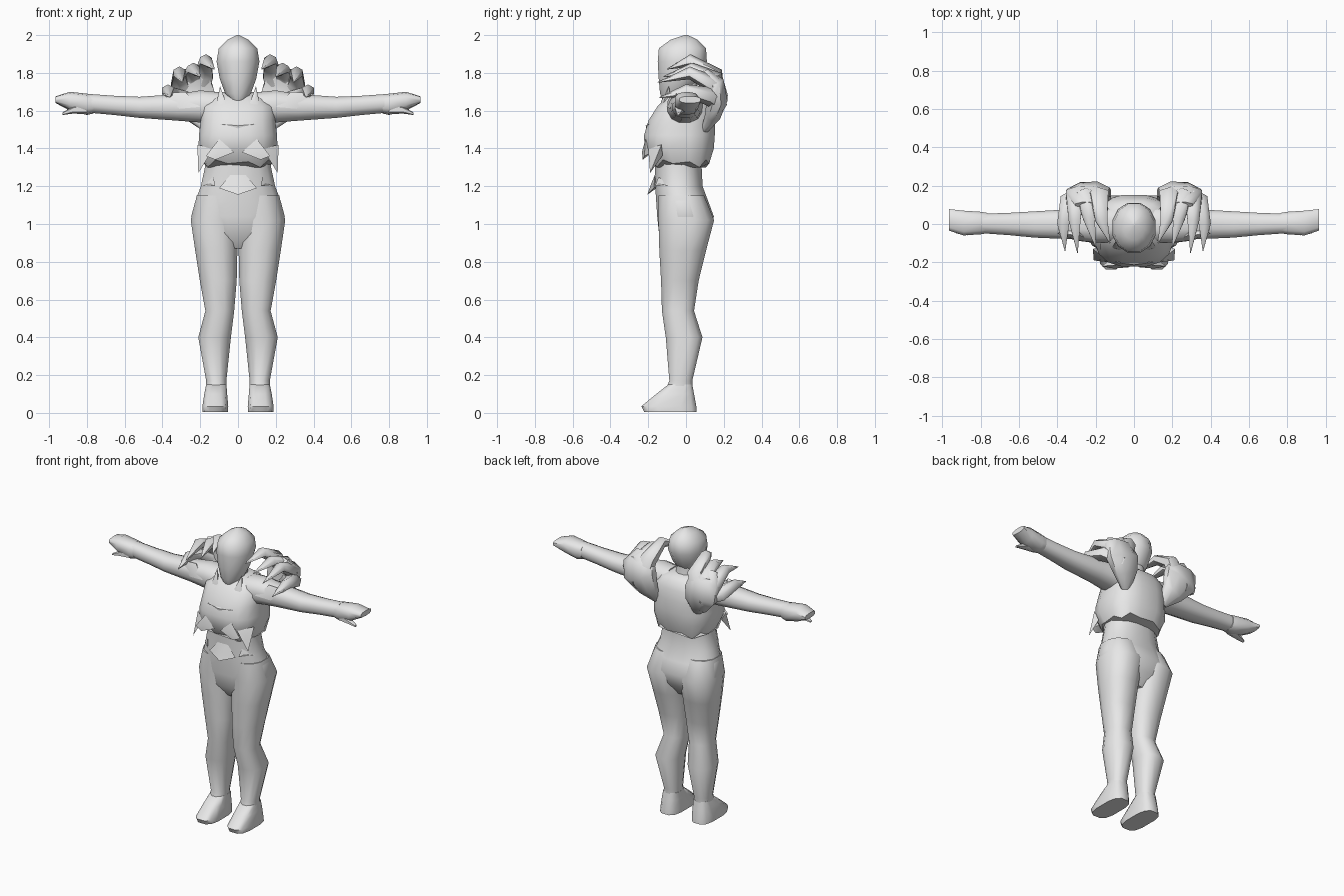
import bpy, bmesh, math
from mathutils import Vector

grey = bpy.data.materials.new("light grey")
grey.diffuse_color = (0.8, 0.8, 0.8, 1)


def finish(name, bm, mirror=False, angle=50):
    bmesh.ops.recalc_face_normals(bm, faces=bm.faces)
    me = bpy.data.meshes.new(name)
    bm.to_mesh(me)
    bm.free()
    me.materials.append(grey)
    ob = bpy.data.objects.new(name, me)
    bpy.context.collection.objects.link(ob)
    bpy.ops.object.select_all(action='DESELECT')
    ob.select_set(True)
    bpy.context.view_layer.objects.active = ob
    bpy.ops.object.shade_smooth_by_angle(angle=math.radians(angle))
    if mirror:
        ob.modifiers.new("Mirror", 'MIRROR').use_mirror_merge = False
    return ob


def skin(bm, rings, caps=True):
    """Join rings of points with quads."""
    vs = [[bm.verts.new(p) for p in r] for r in rings]
    n = len(vs[0])
    for a, b in zip(vs, vs[1:]):
        for i in range(n):
            j = (i + 1) % n
            bm.faces.new((a[i], a[j], b[j], b[i]))
    if caps:
        bm.faces.new(vs[0])
        bm.faces.new(vs[-1])


def oval(n, p):
    """Unit superellipse; p below 1 is boxier."""
    pw = lambda v: math.copysign(abs(v) ** p, v)
    return [(pw(math.cos(t)), pw(math.sin(t)))
            for t in (2 * math.pi * (i + 0.5) / n for i in range(n))]


def loft(name, axis, sections, n=12, p=0.85, mirror=False, hem=None):
    """Sections: position along axis, then min/max of the two other axes."""
    rings = []
    for k, (t, a0, a1, b0, b1) in enumerate(sections):
        ring = []
        for i, (u, v) in enumerate(oval(n, p)):
            a, b = (a0 + a1) / 2 + u * (a1 - a0) / 2, (b0 + b1) / 2 + v * (b1 - b0) / 2
            d = hem[i % len(hem)] if hem and k == 0 else 0
            ring.append((a, b, t + d) if axis == 'z' else (t, a, b))
        rings.append(ring)
    bm = bmesh.new()
    skin(bm, rings)
    return finish(name, bm, mirror)


def claw(name, path, sizes, n=6):
    """Tapering tube along a curved path; sizes are (width, thickness)."""
    pts = [Vector(q) for q in path]
    rings = []
    for i, c in enumerate(pts):
        tan = (pts[min(i + 1, len(pts) - 1)] - pts[max(i - 1, 0)]).normalized()
        side = (Vector((1, 0, 0)) - tan * tan.x).normalized()
        up = tan.cross(side)
        w, h = sizes[i]
        rings.append([c + side * u * w + up * v * h for u, v in oval(n, 1)])
    bm = bmesh.new()
    skin(bm, rings)
    finish(name, bm, True, 60)


def shard(name, pts, back=0.02, mirror=True):
    """Ragged cloth scrap: a front outline joined to a point behind it."""
    bm = bmesh.new()
    vs = [bm.verts.new(q) for q in pts]
    c = sum((Vector(q) for q in pts), Vector()) / len(pts)
    tip = bm.verts.new(c + Vector((0, back, 0)))
    mid = bm.verts.new(c + Vector((0, -0.01, 0)))
    for a, b in zip(vs, vs[1:] + vs[:1]):
        bm.faces.new((a, b, mid))
        bm.faces.new((b, a, tip))
    finish(name, bm, mirror, 30)


# Legs and feet
loft("leg", 'z', [
    (0.10, 0.06, 0.175, -0.12, 0.04), (0.17, 0.06, 0.17, -0.09, 0.035),
    (0.40, 0.035, 0.213, -0.11, 0.09), (0.54, 0.018, 0.175, -0.13, 0.045),
    (0.70, 0.004, 0.205, -0.135, 0.07), (0.86, 0.0, 0.23, -0.145, 0.11),
    (1.02, -0.01, 0.254, -0.15, 0.153), (1.15, -0.03, 0.222, -0.15, 0.10)], mirror=True)
loft("foot", 'z', [
    (0.005, 0.052, 0.19, -0.225, 0.06), (0.035, 0.05, 0.19, -0.24, 0.058),
    (0.10, 0.056, 0.18, -0.16, 0.045), (0.15, 0.06, 0.17, -0.095, 0.035)],
    p=0.65, mirror=True)

# Hips and waist
loft("hips", 'z', [
    (0.87, -0.09, 0.09, -0.09, 0.06), (0.95, -0.20, 0.20, -0.145, 0.12),
    (1.04, -0.252, 0.252, -0.155, 0.15), (1.12, -0.23, 0.23, -0.16, 0.12),
    (1.20, -0.20, 0.20, -0.165, 0.09), (1.30, -0.178, 0.178, -0.165, 0.085),
    (1.42, -0.18, 0.18, -0.17, 0.085)], n=16)

# Jacket with ragged hem
loft("jacket", 'z', [
    (1.33, -0.185, 0.185, -0.175, 0.125), (1.40, -0.212, 0.212, -0.222, 0.15),
    (1.47, -0.21, 0.21, -0.225, 0.155), (1.55, -0.20, 0.20, -0.20, 0.155),
    (1.62, -0.20, 0.20, -0.155, 0.14), (1.67, -0.15, 0.15, -0.11, 0.12),
    (1.70, -0.08, 0.08, -0.07, 0.08)], n=16, p=0.75,
    hem=[0.0, -0.03, 0.01, -0.01])

# Neck and head
loft("neck", 'z', [(1.60, -0.09, 0.09, -0.11, 0.09), (1.68, -0.065, 0.065, -0.08, 0.06),
                   (1.78, -0.06, 0.06, -0.07, 0.06)])
loft("head", 'z', [
    (1.655, -0.035, 0.035, -0.125, -0.06), (1.69, -0.07, 0.07, -0.14, 0.02),
    (1.77, -0.10, 0.10, -0.148, 0.075), (1.86, -0.117, 0.117, -0.154, 0.115),
    (1.93, -0.105, 0.105, -0.148, 0.11), (1.975, -0.058, 0.058, -0.085, 0.065),
    (2.0, -0.008, 0.008, -0.01, 0.01)], p=0.95)

# Arms and mitten hands
loft("arm", 'x', [
    (0.10, -0.10, 0.10, 1.53, 1.70), (0.20, -0.10, 0.085, 1.535, 1.71),
    (0.32, -0.082, 0.08, 1.545, 1.69), (0.52, -0.073, 0.068, 1.56, 1.675),
    (0.65, -0.06, 0.06, 1.575, 1.68), (0.79, -0.05, 0.055, 1.588, 1.69)], mirror=True)
loft("hand", 'x', [
    (0.765, -0.05, 0.06, 1.585, 1.685), (0.80, -0.056, 0.066, 1.577, 1.69),
    (0.89, -0.062, 0.072, 1.60, 1.70), (0.965, -0.037, 0.08, 1.64, 1.676)],
    n=10, p=0.75, mirror=True)
loft("thumb", 'x', [
    (0.80, -0.05, 0.01, 1.58, 1.64), (0.87, -0.062, -0.01, 1.585, 1.625),
    (0.93, -0.05, -0.03, 1.577, 1.59)], n=6, mirror=True)

# Great claw-like plumes rising from the back and curling forward
claw("plume_root", [(0.15, 0.10, 1.50), (0.19, 0.145, 1.58), (0.235, 0.165, 1.67),
                    (0.25, 0.155, 1.75), (0.25, 0.10, 1.81)],
     [(0.03, 0.02), (0.085, 0.045), (0.125, 0.06), (0.115, 0.05), (0.06, 0.02)], n=8)
# Each finger: knuckle, arch and tip
fingers = [
    ((0.18, 0.15, 1.79), (0.17, 0.02, 1.865), (0.125, -0.10, 1.82)),
    ((0.25, 0.15, 1.77), (0.235, 0.03, 1.82), (0.20, -0.12, 1.78)),
    ((0.31, 0.14, 1.74), (0.31, 0.02, 1.80), (0.295, -0.15, 1.75)),
    ((0.345, 0.11, 1.68), (0.37, 0.0, 1.705), (0.36, -0.14, 1.67)),
]
for i, (knuckle, arch, tip) in enumerate(fingers):
    claw(f"plume_finger_{i + 1}", [(0.23, 0.17, 1.64), knuckle, arch, tip],
         [(0.06, 0.04), (0.055, 0.048), (0.036, 0.034), (0.002, 0.002)])

# Collar spikes, shoulder tatters, chest folds and waist scraps
shard("collar_spike", [(0.055, -0.14, 1.62), (0.12, -0.13, 1.61), (0.095, -0.09, 1.73)], 0.04)
shard("shoulder_tatter", [(0.20, -0.10, 1.62), (0.31, -0.085, 1.61), (0.40, -0.05, 1.69),
                          (0.28, -0.06, 1.70)], 0.08)
shard("chest_fold", [(0.02, -0.225, 1.38), (0.12, -0.23, 1.34), (0.17, -0.22, 1.36),
                     (0.10, -0.215, 1.45)], 0.05)
shard("side_tatter", [(0.13, -0.20, 1.40), (0.21, -0.19, 1.27), (0.215, -0.13, 1.42)], 0.05)
shard("breast_fold", [(0.0, -0.21, 1.50), (0.10, -0.20, 1.53), (-0.10, -0.20, 1.53)],
      0.03, False)
shard("waist_scrap", [(0.0, -0.205, 1.155), (0.10, -0.17, 1.19), (0.04, -0.165, 1.26),
                      (-0.04, -0.165, 1.26), (-0.10, -0.17, 1.19)], 0.05, False)
shard("hip_scrap", [(0.13, -0.145, 1.25), (0.19, -0.09, 1.20), (0.12, -0.165, 1.20)], 0.03)
